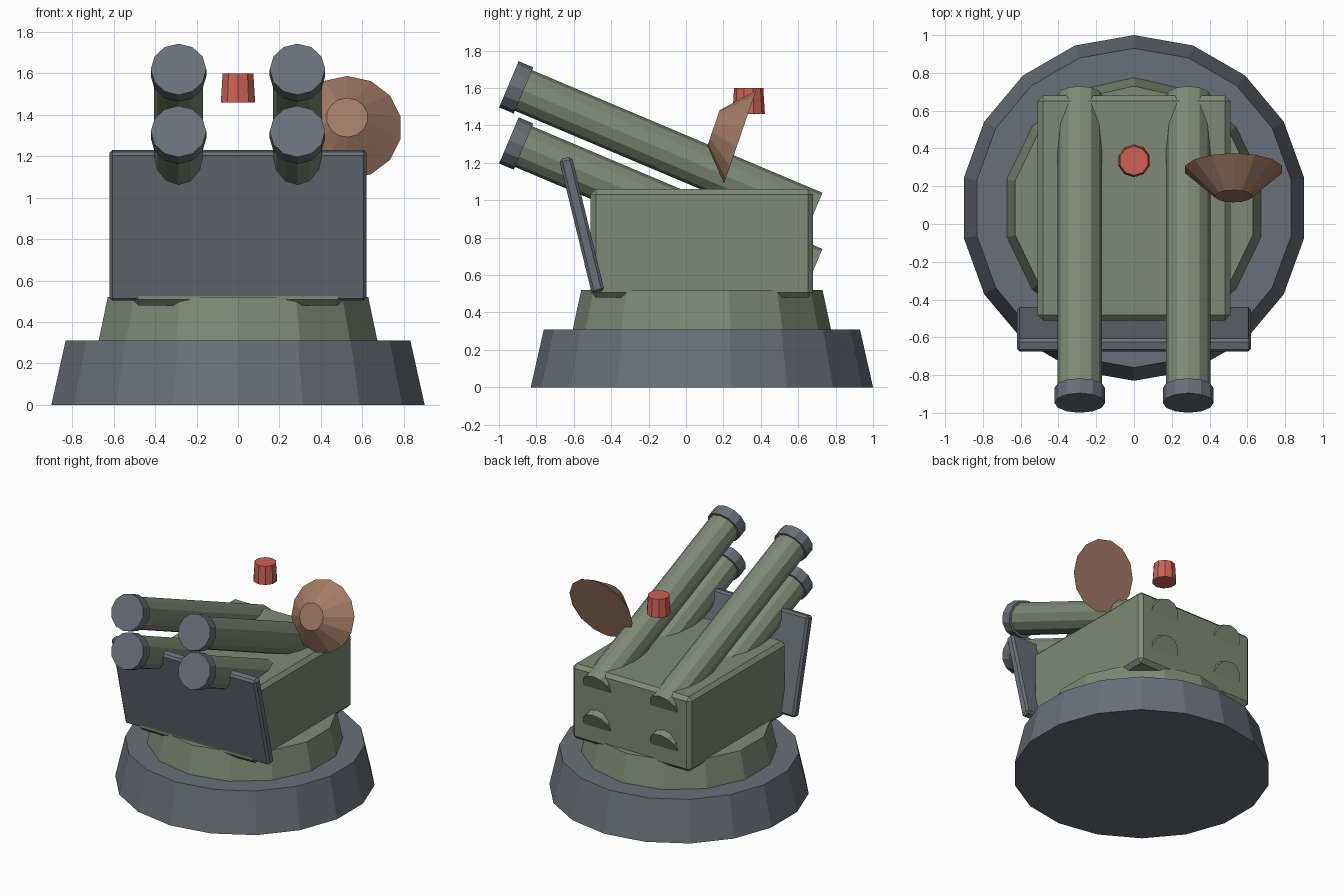
import bpy
import bmesh
from math import radians, sin, cos
from mathutils import Vector, Matrix

default = bpy.data.objects.get("Cube")
if default:
    bpy.data.objects.remove(default, do_unlink=True)


def material(name, rgb):
    mat = bpy.data.materials.new(name)
    mat.use_nodes = True
    color = (*rgb, 1.0)
    mat.diffuse_color = color
    mat.node_tree.nodes["Principled BSDF"].inputs["Base Color"].default_value = color
    return mat


GREY = material("slate grey", (0.144, 0.158, 0.188))
GREEN = material("olive green", (0.212, 0.252, 0.181))
RED = material("signal red", (0.62, 0.12, 0.09))
BROWN = material("copper brown", (0.37, 0.20, 0.133))


def finish(bm, name, mat):
    mesh = bpy.data.meshes.new(name)
    bm.to_mesh(mesh)
    bm.free()
    mesh.materials.append(mat)
    obj = bpy.data.objects.new(name, mesh)
    bpy.context.collection.objects.link(obj)
    return obj


def cone(name, mat, start, length, r1, r2, sides, tilt=0.0):
    """Capped cone from start, its axis leaning from +z towards -y by tilt."""
    bm = bmesh.new()
    bmesh.ops.create_cone(bm, cap_ends=True, segments=sides, radius1=r1, radius2=r2,
                          depth=length, matrix=Matrix.Translation((0, 0, length / 2)))
    obj = finish(bm, name, mat)
    obj.location = start
    obj.rotation_euler.x = tilt
    return obj


def box(name, mat, center, size, bevel, tilt=0.0):
    bm = bmesh.new()
    bmesh.ops.create_cube(bm, size=1, matrix=Matrix.Diagonal((*size, 1)))
    obj = finish(bm, name, mat)
    obj.location = center
    obj.rotation_euler.x = tilt
    mod = obj.modifiers.new("edge bevel", 'BEVEL')
    mod.width = bevel
    mod.segments = 1
    return obj


# Stepped round base
AXIS_Y = 0.085
cone("base", GREY, (0, AXIS_Y, 0), 0.31, 0.915, 0.845, 18)
cone("turntable", GREEN, (0, AXIS_Y, 0.31), 0.21, 0.69, 0.645, 14)

# Launcher body and leaning front shield
box("body", GREEN, (0, AXIS_Y, 0.77), (1.02, 1.19, 0.58), 0.028)
box("shield", GREY, (0, -0.557, 0.867), (1.24, 0.07, 0.74), 0.015, radians(13.7))

# Four raised tubes with wider muzzle caps
RISE = radians(22.9)
along = Vector((0, -cos(RISE), sin(RISE)))
TUBE, CAP = 1.685, 0.085
for side, x in (("right", -0.287), ("left", 0.287)):
    for level, z in (("lower", 1.32), ("upper", 1.62)):
        muzzle = Vector((x, -0.947, z))
        cone(f"{level}_{side}_tube", GREEN, muzzle - along * (TUBE + CAP), TUBE + CAP / 2,
             0.118, 0.118, 12, radians(90) - RISE)
        cone(f"{level}_{side}_cap", GREY, muzzle - along * CAP, CAP,
             0.134, 0.134, 12, radians(90) - RISE)

# Radar dish and warning light
cone("dish", BROWN, (0.527, 0.289, 1.338), 0.15, 0.264, 0.1, 14, radians(71))
cone("warning_light", RED, (0, 0.335, 1.46), 0.14, 0.087, 0.078, 10)
